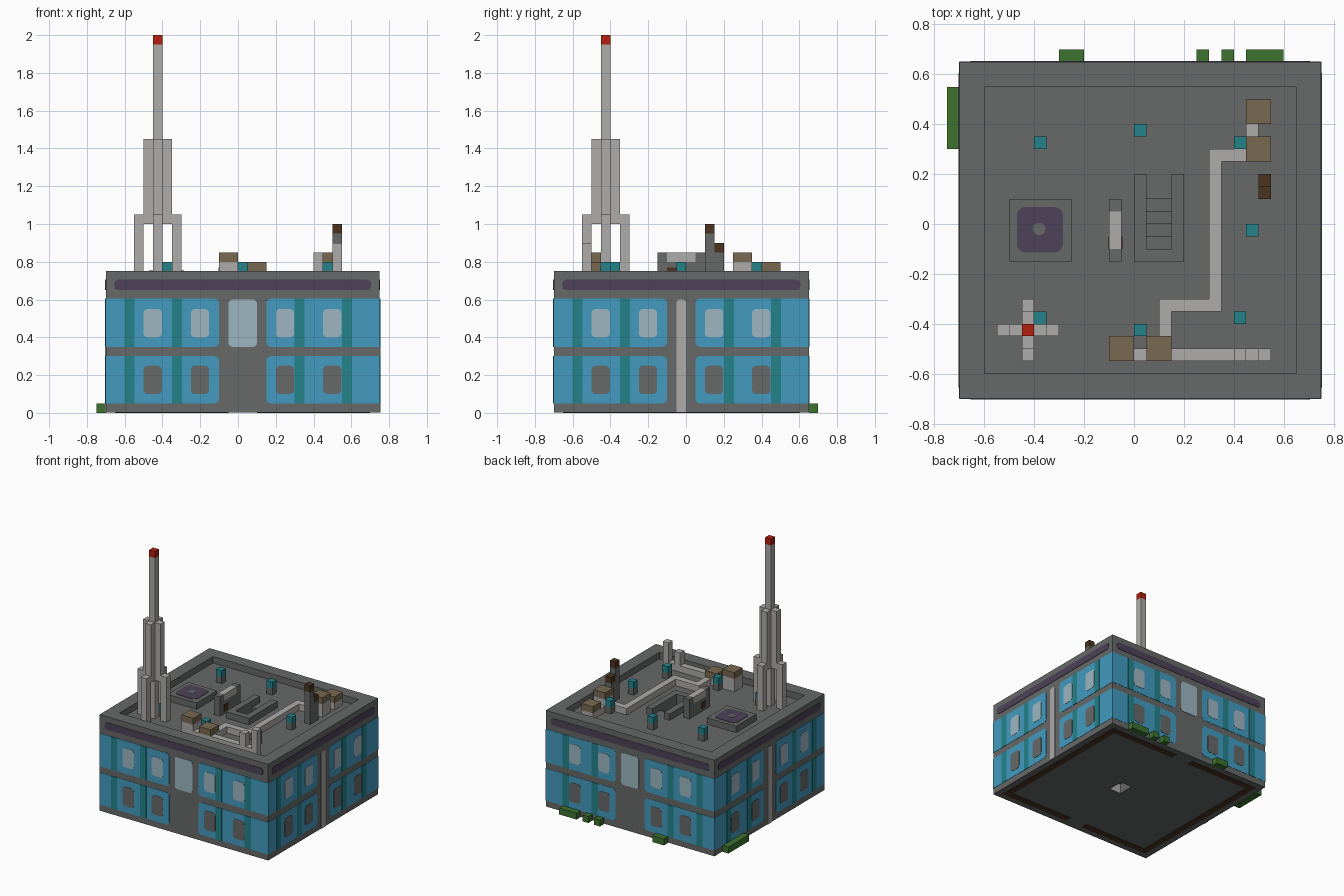
import bpy, bmesh, math
from mathutils import Vector

old = bpy.data.objects.get("Cube")
if old:
    bpy.data.objects.remove(old, do_unlink=True)


def material(name, *rgb):
    m = bpy.data.materials.new(name)
    m.use_nodes = True
    m.diffuse_color = (*rgb, 1)
    m.node_tree.nodes["Principled BSDF"].inputs["Base Color"].default_value = (*rgb, 1)
    return m


GREY = material("concrete grey", .135, .14, .14)
LIGHT = material("light metal", .42, .415, .40)
BLUE = material("facade blue", .055, .33, .53)
TEAL = material("teal", .017, .23, .26)
PANE = material("pale glass", .34, .47, .54)
PURPLE = material("dull purple", .075, .055, .10)
RED = material("beacon red", .45, .014, .005)
GREEN = material("hedge green", .047, .17, .028)
TAN = material("tan", .19, .14, .08)
BROWN = material("dark brown", .07, .033, .014)


def add_mesh(name, bm, mat):
    bmesh.ops.recalc_face_normals(bm, faces=bm.faces[:])
    me = bpy.data.meshes.new(name)
    bm.to_mesh(me)
    bm.free()
    me.materials.append(mat)
    ob = bpy.data.objects.new(name, me)
    bpy.context.collection.objects.link(ob)
    return ob


def box(name, mat, x, y, z):
    """Axis-aligned block from (low, high) pairs."""
    bm = bmesh.new()
    bmesh.ops.create_cube(bm, size=1)
    for v in bm.verts:
        v.co = [lo + (c + .5) * (hi - lo) for c, (lo, hi) in zip(v.co, (x, y, z))]
    return add_mesh(name, bm, mat)


def cube(name, mat, x, y, z0, z1, size=.05):
    """Square column from its low corner."""
    return box(name, mat, (x, x + size), (y, y + size), (z0, z1))


def panel(name, mat, place, u, v, depth, radius=0, rounded=(1, 1, 1, 1)):
    """Thin plate with optionally rounded corners, in counter-clockwise order."""
    outline = []
    corners = [(u[0], v[0], 1, 1), (u[1], v[0], -1, 1), (u[1], v[1], -1, -1), (u[0], v[1], 1, -1)]
    for i, (cu, cv, su, sv) in enumerate(corners):
        if radius and rounded[i]:
            for k in range(5):
                a = math.pi * (1 + i / 2 + k / 8)
                outline.append((cu + su * radius + radius * math.cos(a),
                                cv + sv * radius + radius * math.sin(a)))
        else:
            outline.append((cu, cv))
    bm = bmesh.new()
    face = bm.faces.new([bm.verts.new(place(a, b, 0)) for a, b in outline])
    top = bmesh.ops.extrude_face_region(bm, geom=[face])["geom"]
    move = Vector(place(0, 0, depth)) - Vector(place(0, 0, 0))
    bmesh.ops.translate(bm, vec=move, verts=[g for g in top if isinstance(g, bmesh.types.BMVert)])
    return add_mesh(name, bm, mat)


# Main block, with sunken roof, stairwell and underside pocket cut out
FLOOR = .7
body = box("building_body", GREY, (-.7, .75), (-.7, .65), (.003, .75))
cuts = [((-.6, .65), (-.6, .55), (FLOOR, .8))]
cuts += [((.05, .15), (-.1, .1 - .05 * i), (.65 - .05 * i, .72)) for i in range(4)]
cuts.append(((.05, .15), (-.1, .03), (-.1, .08)))
for c in cuts:
    cutter = box("cutter", GREY, *c)
    cutter.hide_render = True
    mod = body.modifiers.new("cut", "BOOLEAN")
    mod.operation, mod.solver, mod.object = "DIFFERENCE", "EXACT", cutter
    graph = bpy.context.evaluated_depsgraph_get()
    body_mesh = bpy.data.meshes.new_from_object(body.evaluated_get(graph))
    body.modifiers.clear()
    body.data = body_mesh
    bpy.data.objects.remove(cutter, do_unlink=True)
box("pocket_lining", LIGHT, (.05, .15), (-.1, -.095), (.004, .08))

# Facades
SIDES = {
    "front": lambda u, v, d: (u, -.7 - d, v),
    "back": lambda u, v, d: (u, .65 + d, v),
    "left": lambda u, v, d: (.75 + d, u, v),
    "right": lambda u, v, d: (-.7 - d, u, v),
}
for side, place in SIDES.items():
    wide = side in ("front", "back")
    end = .75 if wide else .65
    inner = end - .6
    for z0, z1, glass in ((.05, .3, GREY), (.35, .605, PANE)):
        panel(side + "_cladding_a", BLUE, place, (-.7, -.1), (z0, z1), .002, .025, (0, 1, 1, 0))
        panel(side + "_cladding_b", BLUE, place, (inner, end), (z0, z1), .002, .025, (1, 0, 0, 1))
        for u in (-.6, -.35, end - .45, end - .2):
            panel(side + "_stripe", TEAL, place, (u, u + .053), (z0, z1), .004)
        for u in (-.5, -.25, inner + .05, inner + .3):
            panel(side + "_window", glass, place, (u, u + .097), (z0 + .05, z0 + .2), .004, .022)
    panel(side + "_purple_band", PURPLE, place, (-.655, end - .045), (.65, .705), .003, .02)
    if wide:
        panel(side + "_tall_window", PANE, place, (-.05, .1), (.35, .6), .004, .02)
    else:
        panel(side + "_drain_strip", LIGHT, place, (-.05, 0), (.003, .6), .004, .015, (0, 0, 1, 1))

# Dark footing strips below, open at the doors
for y in (-.65, .55):
    box("footing", BROWN, (-.65, -.05), (y, y + .05), (0, .005))
    box("footing", BROWN, (.1, .7), (y, y + .05), (0, .005))
for x in (-.65, .65):
    box("footing", BROWN, (x, x + .05), (-.6, .55), (0, .005))

# Hedges
for x0, x1 in ((-.3, -.2), (.25, .3), (.35, .4), (.45, .6)):
    box("back_hedge", GREEN, (x0, x1), (.65, .7), (0, .05))
box("side_hedge", GREEN, (-.75, -.7), (.3, .55), (0, .05))

# Antenna tower
ax = ay = -.45
cube("antenna_mast", LIGHT, ax, ay, FLOOR, 1.95)
cube("antenna_beacon", RED, ax, ay, 1.95, 2)
for dx, dy in ((1, 0), (-1, 0), (0, 1), (0, -1)):
    cube("antenna_brace", LIGHT, ax + .05 * dx, ay + .05 * dy, 1, 1.45)
    cube("antenna_leg", LIGHT, ax + .1 * dx, ay + .1 * dy, FLOOR, 1.05)

# Roof vents
for x, y in ((-.4, .3), (0, .35), (.4, .3), (.45, -.05), (.4, -.4), (-.4, -.4), (0, -.45)):
    cube("vent_stalk", GREY, x, y, FLOOR, .75)
    cube("vent_cap", TEAL, x, y, .75, .8)

# Fan pad
box("fan_pad", GREY, (-.5, -.25), (-.15, .1), (FLOOR, .75))
flat = lambda u, v, d: (u, v, .75 + d)
panel("fan_patch", PURPLE, flat, (-.47, -.285), (-.115, .068), .003, .035)
panel("fan_hub", GREY, flat, (-.405, -.355), (-.045, .005), .005, .0249)

# Stairwell wall
for x in (0, .15):
    box("stair_side_wall", GREY, (x, x + .05), (-.15, .2), (FLOOR, .75))
box("stair_end_wall", GREY, (.05, .15), (-.15, -.1), (FLOOR, .75))

# Ventilation unit
box("unit_body", GREY, (-.1, -.05), (-.1, .05), (FLOOR, .8))
box("unit_top", LIGHT, (-.1, -.05), (-.1, .05), (.8, .85))
for y in (-.15, .05):
    cube("unit_end", GREY, -.1, y, FLOOR, .85)
box("unit_hatch", BROWN, (-.103, -.047), (-.1, -.05), (.72, .77))

# Chimneys
for y, top in ((.1, .95), (.15, .85)):
    cube("chimney", GREY, .5, y, FLOOR, top)
    cube("chimney_cap", BROWN, .5, y, top, top + .05)

# Tanks with tan lids
for x, y, z in ((-.1, -.55, .8), (.05, -.55, .75), (.45, .25, .8), (.45, .4, .75)):
    cube("tank", LIGHT, x, y, FLOOR, z, .1)
    cube("tank_lid", TAN, x, y, z, z + .05, .1)

# Pipes
for x, y in (((0, .05), (-.55, -.5)), ((.15, .55), (-.55, -.5)), ((.1, .15), (-.45, -.35)),
             ((.1, .35), (-.35, -.3)), ((.3, .35), (-.3, .25)), ((.3, .45), (.25, .3)),
             ((.45, .5), (.35, .4))):
    box("roof_pipe", LIGHT, x, y, (FLOOR, .75))
for x, top in ((.4, .85), (.5, .9)):
    cube("pipe_riser", LIGHT, x, -.55, .75, top)
